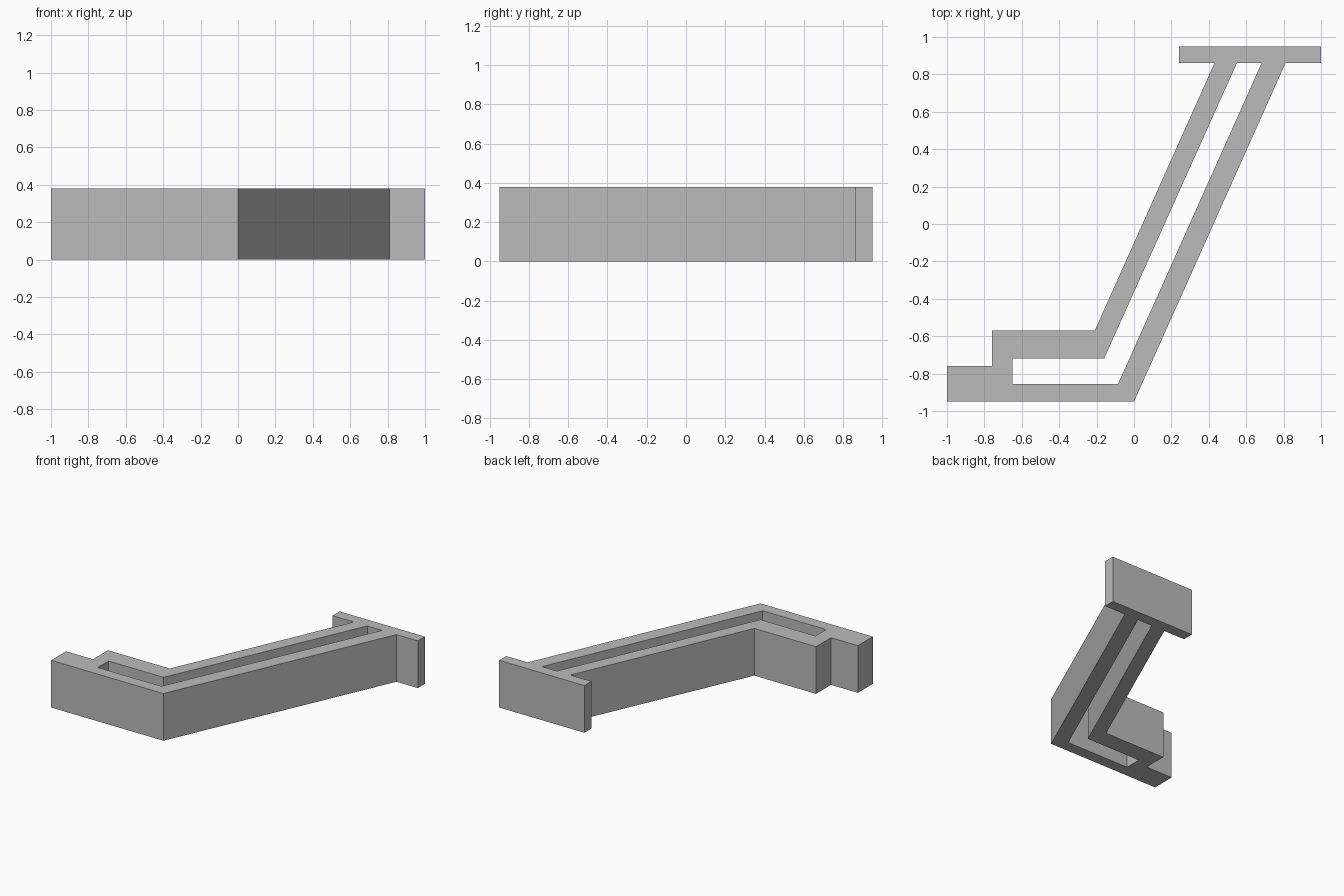
import bpy
import bmesh

cube = bpy.data.objects.get("Cube")
if cube:
    bpy.data.objects.remove(cube, do_unlink=True)

HEIGHT = 0.38

grey = bpy.data.materials.new("plain grey")
grey.use_nodes = True
colour = (0.5, 0.5, 0.5, 1)
grey.diffuse_color = colour
grey.node_tree.nodes["Principled BSDF"].inputs["Base Color"].default_value = colour

# Outer outline: foot step, slanted double wall, end flange
outline = [(-1, -.95), (0, -.95), (.81, .86), (1, .86), (1, .95), (.24, .95),
           (.24, .86), (.43, .86), (-.21, -.57), (-.76, -.57), (-.76, -.76), (-1, -.76)]
# Bent slot running right through the height
slot = [(-.65, -.855), (-.085, -.855), (.682, .86), (.55, .86), (-.16, -.72), (-.65, -.72)]


def add_loop(bm, points):
    verts = [bm.verts.new((x, y, 0)) for x, y in points]
    return [bm.edges.new((a, b)) for a, b in zip(verts, verts[1:] + verts[:1])]


def extruded_profile(name, loops, height, material):
    bm = bmesh.new()
    edges = [e for points in loops for e in add_loop(bm, points)]
    bmesh.ops.triangle_fill(bm, edges=edges, use_beauty=True, normal=(0, 0, 1))
    result = bmesh.ops.extrude_face_region(bm, geom=bm.faces[:], use_keep_orig=True)
    top = [g for g in result["geom"] if isinstance(g, bmesh.types.BMVert)]
    bmesh.ops.translate(bm, verts=top, vec=(0, 0, height))
    bmesh.ops.recalc_face_normals(bm, faces=bm.faces[:])
    mesh = bpy.data.meshes.new(name)
    bm.to_mesh(mesh)
    bm.free()
    mesh.materials.append(material)
    obj = bpy.data.objects.new(name, mesh)
    bpy.context.collection.objects.link(obj)
    return obj


extruded_profile("slotted_bracket", [outline, slot], HEIGHT, grey)
